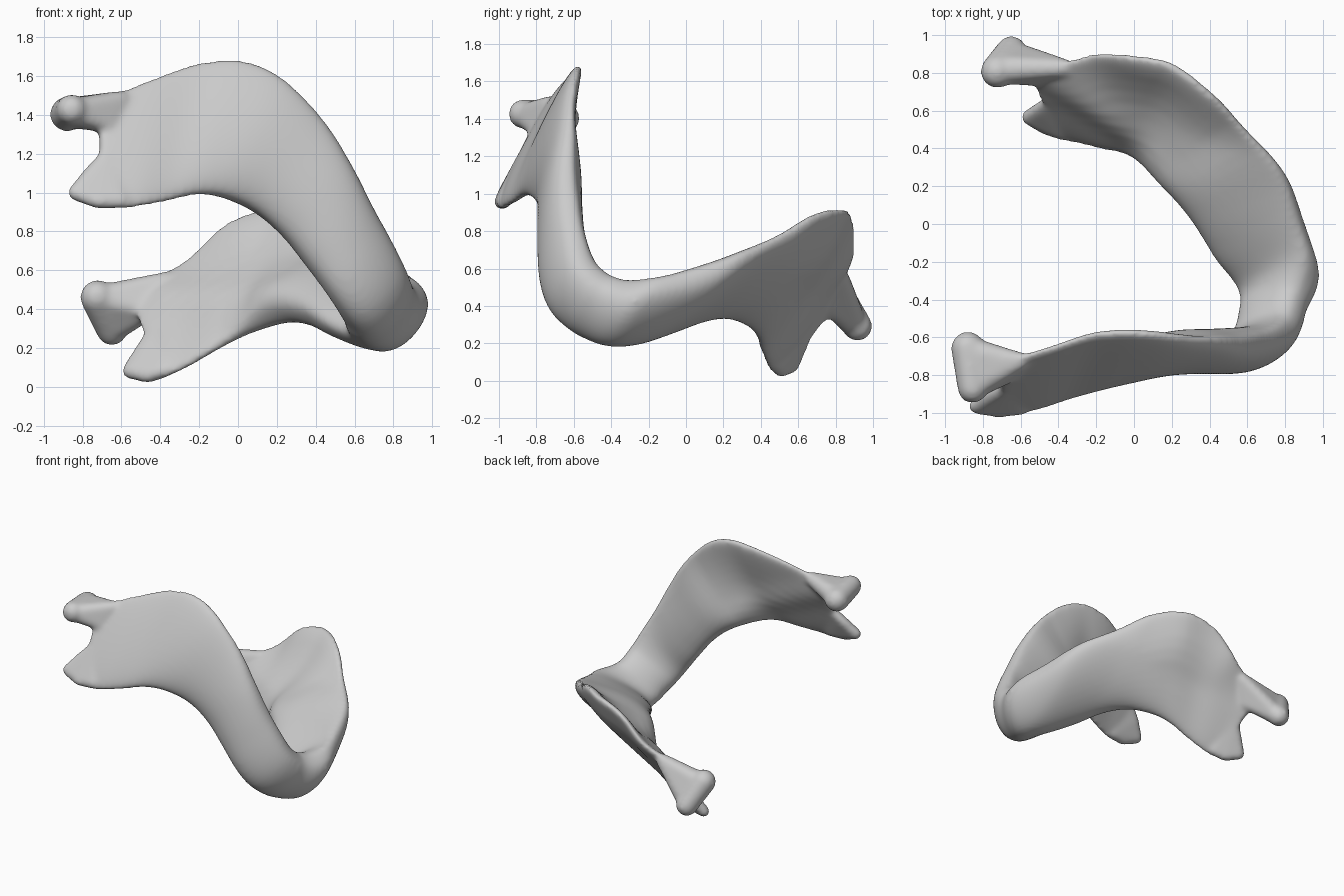
import bpy, bmesh, math
from mathutils import Vector

if "Cube" in bpy.data.objects:
    bpy.data.objects.remove(bpy.data.objects["Cube"])

# Tilted frame of the bone: forward, up, sideways (normal of its symmetry plane)
FWD = Vector((0.9915, -0.1115, 0.0669))
UP = Vector((0, 0.515, 0.857))
SIDE = Vector((-0.13, -0.85, 0.51))
MID = 0.54

# Sections from chin to rear: lower edge, upper edge, inner and outer half thickness
STATIONS = [
    ((.655, -.035, -.03), (.945, .25, -.03), .12, .155),
    ((.655, -.035, .02), (.945, .25, .02), .12, .155),
    ((.63, -.02, .12), (.93, .28, .125), .11, .15),
    ((.57, .05, .21), (.88, .375, .24), .085, .15),
    ((.46, .195, .29), (.815, .49, .36), .08, .16),
    ((.35, .32, .395), (.73, .655, .49), .095, .145),
    ((.22, .40, .53), (.605, .855, .61), .12, .115),
    ((.08, .42, .655), (.42, 1.045, .735), .105, .085),
    ((-.05, .40, .73), (.22, 1.145, .795), .065, .065),
    ((-.20, .34, .78), (-.02, 1.135, .83), .05, .05),
    ((-.33, .295, .825), (-.24, 1.035, .88), .045, .045),
    ((-.43, .275, .85), (-.40, .955, .91), .04, .04),
    ((-.53, .30, .88), (-.53, .91, .925), .035, .035),
]
RING = 32
STEPS = 4

# Rounded lumps at the rear: centre and radius of the spheres wrapped by each hull
LUMPS = [
    # hinge head
    [((-.655, .775, 1.04), .08), ((-.705, .865, .85), .09)],
    # neck joining the head to the plate
    [((-.645, .775, 1.02), .07), ((-.68, .86, .87), .08),
     ((-.42, .89, .91), .05), ((-.48, .74, .92), .04)],
    # lower rear corner
    [((-.655, .36, .90), .042), ((-.54, .31, .88), .04),
     ((-.42, .32, .855), .04), ((-.58, .48, .89), .036), ((-.49, .58, .895), .036)],
]


def ramp(v, a, b):
    f = max(0, min(1, (v - a) / (b - a)))
    return f * f * (3 - 2 * f)


def place(p, side):
    """Frame point to world, on the left (1) or right (-1) half."""
    out = FWD * p[0] + UP * p[1] + SIDE * (MID + side * p[2])
    if side < 0:
        # the right half is a little fuller in front, taller on top, lower behind
        out.x += 0.10 * ramp(p[0], .45, .72) * ramp(p[2], 0, .25) * ramp(p[2], .78, .5)
        out.z += 0.055 * ramp(p[1], .8, 1.1) * ramp(p[0], -.35, -.1)
        out.y += 0.055 * ramp(p[1], .7, 1.0) * ramp(p[0], -.5, -.2) * ramp(p[0], .4, .1)
        out.x += 0.045 * ramp(p[0], -.4, -.65) * ramp(p[1], .65, .5)
        hinge = ramp(p[0], -.40, -.65) * ramp(p[1], .55, .75)
        out += Vector((-0.065, 0.02, -0.075)) * hinge
    return out


def spline(a, b, c, d, f):
    return 0.5 * (2 * b + (c - a) * f + (2 * a - 5 * b + 4 * c - d) * f * f
                  + (3 * b - a - 3 * c + d) * f ** 3)


def smooth_stations():
    rows = [(Vector(b), Vector(t), Vector((i, o, 0))) for b, t, i, o in STATIONS]
    out, last = [], len(rows) - 1
    for k in range(last):
        for j in range(STEPS):
            four = [rows[max(0, min(last, k + m))] for m in (-1, 0, 1, 2)]
            out.append([spline(*[r[n] for r in four], j / STEPS) for n in range(3)])
    out.append(list(rows[-1]))
    return out


def body(bm, side):
    rows = smooth_stations()
    mids = [(b + t) / 2 for b, t, _ in rows]
    rings = []
    for k, (low, high, thick) in enumerate(rows):
        tangent = mids[min(k + 1, len(rows) - 1)] - mids[max(k - 1, 0)]
        outward = (high - low).cross(tangent).normalized()
        ring = []
        for n in range(RING):
            a = 2 * math.pi * n / RING
            u = 0.5 - 0.5 * math.cos(a)
            base = low.lerp(high, u)
            bulge = abs(math.sin(a)) ** 0.75
            if math.sin(a) > 0:
                off = thick.y * bulge * (1.12 - 0.25 * u)
            else:
                # inner shelf sits low on the middle of the bone
                shelf = max(0, 1 - abs(low.x - 0.16) / 0.28)
                off = -thick.x * bulge * (1.1 + 0.4 * shelf - (0.2 + 1.15 * shelf) * u)
                # faint inner ridge running from the hinge down to the shelf
                gap = (base.y - 0.8 + 0.36 * (base.x + 0.5)) / 0.12
                off -= 0.025 * math.exp(-gap * gap) * ramp(base.x, .35, .1)
            ring.append(bm.verts.new(place(base + outward * off, side)))
        rings.append(ring)
    for r1, r2 in zip(rings, rings[1:]):
        for n in range(RING):
            m = (n + 1) % RING
            bm.faces.new((r1[n], r1[m], r2[m], r2[n]))
    bm.faces.new(rings[0])
    bm.faces.new(rings[-1])


def lump(bm, balls, side):
    part = bmesh.new()
    for centre, radius in balls:
        made = bmesh.ops.create_icosphere(part, subdivisions=3, radius=radius)
        bmesh.ops.translate(part, verts=made["verts"], vec=place(centre, side))
    cloud = [v.co.copy() for v in part.verts]
    part.clear()
    for co in cloud:
        part.verts.new(co)
    bmesh.ops.convex_hull(part, input=part.verts[:])
    loose = [v for v in part.verts if not v.link_faces]
    bmesh.ops.delete(part, geom=loose, context="VERTS")
    bmesh.ops.recalc_face_normals(part, faces=part.faces[:])
    mesh = bpy.data.meshes.new("lump")
    part.to_mesh(mesh)
    part.free()
    bm.from_mesh(mesh)
    bpy.data.meshes.remove(mesh)


# Both halves in one mesh
bm = bmesh.new()
for side in (1, -1):
    body(bm, side)
    for balls in LUMPS:
        lump(bm, balls, side)
bmesh.ops.recalc_face_normals(bm, faces=bm.faces[:])
mesh = bpy.data.meshes.new("jawbone")
bm.to_mesh(mesh)
bm.free()
for face in mesh.polygons:
    face.use_smooth = True
jaw = bpy.data.objects.new("jawbone", mesh)
bpy.context.collection.objects.link(jaw)

grey = bpy.data.materials.new("bone grey")
grey.diffuse_color = (0.6, 0.6, 0.6, 1)
grey.use_nodes = True
grey.node_tree.nodes["Principled BSDF"].inputs["Base Color"].default_value = grey.diffuse_color
mesh.materials.append(grey)

# Fuse the overlapping parts and soften the joints
fuse = jaw.modifiers.new("fuse", "REMESH")
fuse.mode = "VOXEL"
fuse.voxel_size = 0.014
fuse.use_smooth_shade = True
soften = jaw.modifiers.new("soften", "SMOOTH")
soften.factor = 0.5
soften.iterations = 20
